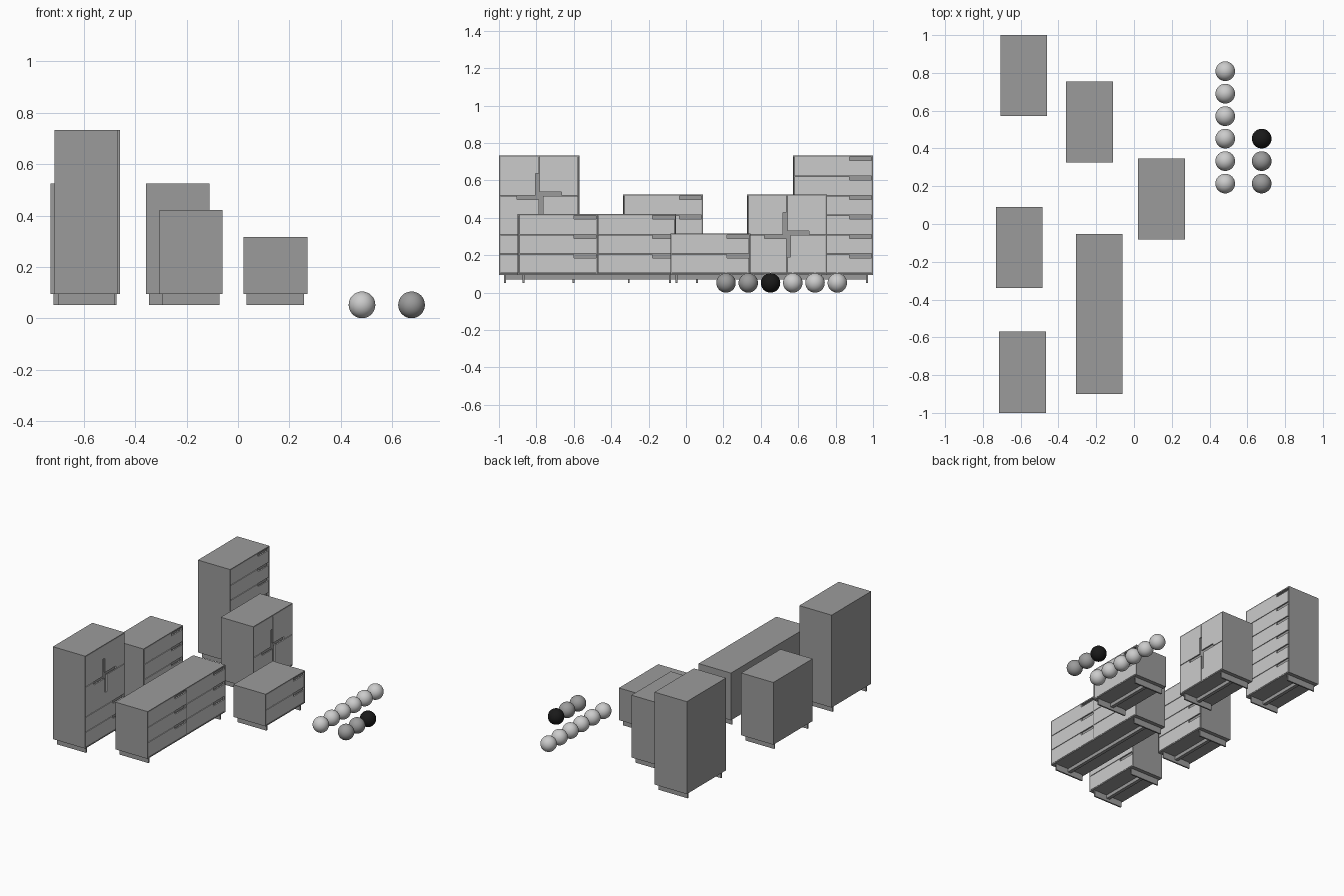
import bpy, bmesh

if "Cube" in bpy.data.objects:
    bpy.data.objects.remove(bpy.data.objects["Cube"])

BASE, FOOT = 0.052, 0.043      # floor of the feet, foot height
T, PITCH, GAP = 0.007, 0.104, 0.002
FRONT = 0.009                  # thickness of drawer and door fronts
PULL_L, PULL_H = 0.117, 0.018  # finger pull cut-out


def material(name, v):
    m = bpy.data.materials.new(name)
    m.diffuse_color = (v, v, v, 1)
    m.use_nodes = True
    m.node_tree.nodes["Principled BSDF"].inputs["Base Color"].default_value = m.diffuse_color
    return m


DARK = material("dark_grey", 0.33)
BLACK = material("black", 0.01)


def add_object(name, bm, mat=None):
    bmesh.ops.recalc_face_normals(bm, faces=bm.faces)
    me = bpy.data.meshes.new(name)
    bm.to_mesh(me)
    bm.free()
    ob = bpy.data.objects.new(name, me)
    bpy.context.collection.objects.link(ob)
    if mat:
        me.materials.append(mat)
    return ob


def box(bm, x0, x1, y0, y1, z0, z1):
    vs = bmesh.ops.create_cube(bm, size=1)["verts"]
    for v in vs:
        v.co.x = x1 if v.co.x > 0 else x0
        v.co.y = y1 if v.co.y > 0 else y0
        v.co.z = z1 if v.co.z > 0 else z0


def front(bm, x1, y0, y1, z0, z1, side, level, upright=False):
    """Front panel with a finger pull cut from corner (side, level)."""
    y0, y1, z0, z1 = y0 + GAP, y1 - GAP, z0 + GAP, z1 - GAP
    w, h = (PULL_H, PULL_L) if upright else (PULL_L, PULL_H)
    cy, oy = (y1, y0) if side > 0 else (y0, y1)
    cz, oz = (z1, z0) if level > 0 else (z0, z1)
    ny, nz = cy - side * w, cz - level * h
    outline = [(oy, oz), (cy, oz), (cy, nz), (ny, nz), (ny, cz), (oy, cz)]
    face = bm.faces.new([bm.verts.new((x1, y, z)) for y, z in outline])
    new = bmesh.ops.extrude_face_region(bm, geom=[face])["geom"]
    for v in new:
        if isinstance(v, bmesh.types.BMVert):
            v.co.x -= FRONT


def cabinet(name, x0, x1, y0, y1, rows, cols=1, doors=False):
    z0 = BASE + FOOT
    z1 = z0 + rows * PITCH + 2 * T

    # carcass: side, top and bottom panels around a recessed core
    bm = bmesh.new()
    box(bm, x0, x1, y0, y1, z1 - T - 0.002, z1)
    box(bm, x0, x1, y0, y1, z0, z0 + T)
    pitch_y = (y1 - y0 - T) / cols
    for i in range(cols + 1):
        y = y0 + i * pitch_y
        box(bm, x0, x1, y, y + T, z0 + T, z1 - T - 0.002)
    box(bm, x0, x1 - 0.016, y0 + T, y1 - T, z0 + T, z1 - T - 0.002)
    add_object(name + "_carcass", bm, DARK)

    # base: two end feet and a centre rail
    bm = bmesh.new()
    for y in (y0 + 0.027, y1 - 0.037):
        box(bm, x0 + 0.012, x1 - 0.013, y, y + 0.01, BASE, z0)
    xm = (x0 + x1) / 2
    box(bm, xm - 0.012, xm + 0.012, y0 + 0.037, y1 - 0.037, z0 - 0.024, z0)
    add_object(name + "_base", bm, DARK)

    # drawers, with an optional block of four doors in the top four rows
    bm = bmesh.new()
    for c in range(cols):
        a, b = y0 + T + c * pitch_y, y0 + (c + 1) * pitch_y
        for r in range(rows - 4 if doors else rows):
            z = z0 + T + r * PITCH
            front(bm, x1, a, b, z, z + PITCH, 1, 1)
    if doors:
        a, b = y0 + T, y1 - T
        m = (a + b) / 2
        top = z1 - T
        mid, low = top - 2 * PITCH, top - 4 * PITCH
        front(bm, x1, a, m, mid, top, 1, -1, True)
        front(bm, x1, m, b, mid, top, -1, -1)
        front(bm, x1, a, m, low, mid, 1, 1)
        front(bm, x1, m, b, low, mid, -1, 1, True)
    add_object(name + "_fronts", bm)


cabinet("tall_drawer_chest", -0.706, -0.46, 0.571, 1.0, 6)
cabinet("door_cabinet", -0.359, -0.111, 0.325, 0.754, 4, doors=True)
cabinet("low_chest", 0.022, 0.27, -0.083, 0.346, 2)
cabinet("drawer_chest", -0.731, -0.485, -0.338, 0.091, 4)
cabinet("wide_dresser", -0.306, -0.06, -0.9, -0.053, 3, cols=2)
cabinet("tall_wardrobe", -0.714, -0.467, -1.0, -0.569, 6, doors=True)


# sample balls
def ball(name, x, y, mat=None):
    bpy.ops.mesh.primitive_uv_sphere_add(segments=32, ring_count=16,
                                         radius=0.052, location=(x, y, 0.052))
    ob = bpy.context.object
    ob.name = name
    bpy.ops.object.shade_smooth()
    if mat:
        ob.data.materials.append(mat)


for i in range(6):
    ball("light_ball", 0.483, 0.214 + i * 0.119)
for i, mat in enumerate((DARK, DARK, BLACK)):
    ball("dark_ball", 0.676, 0.214 + i * 0.119, mat)
